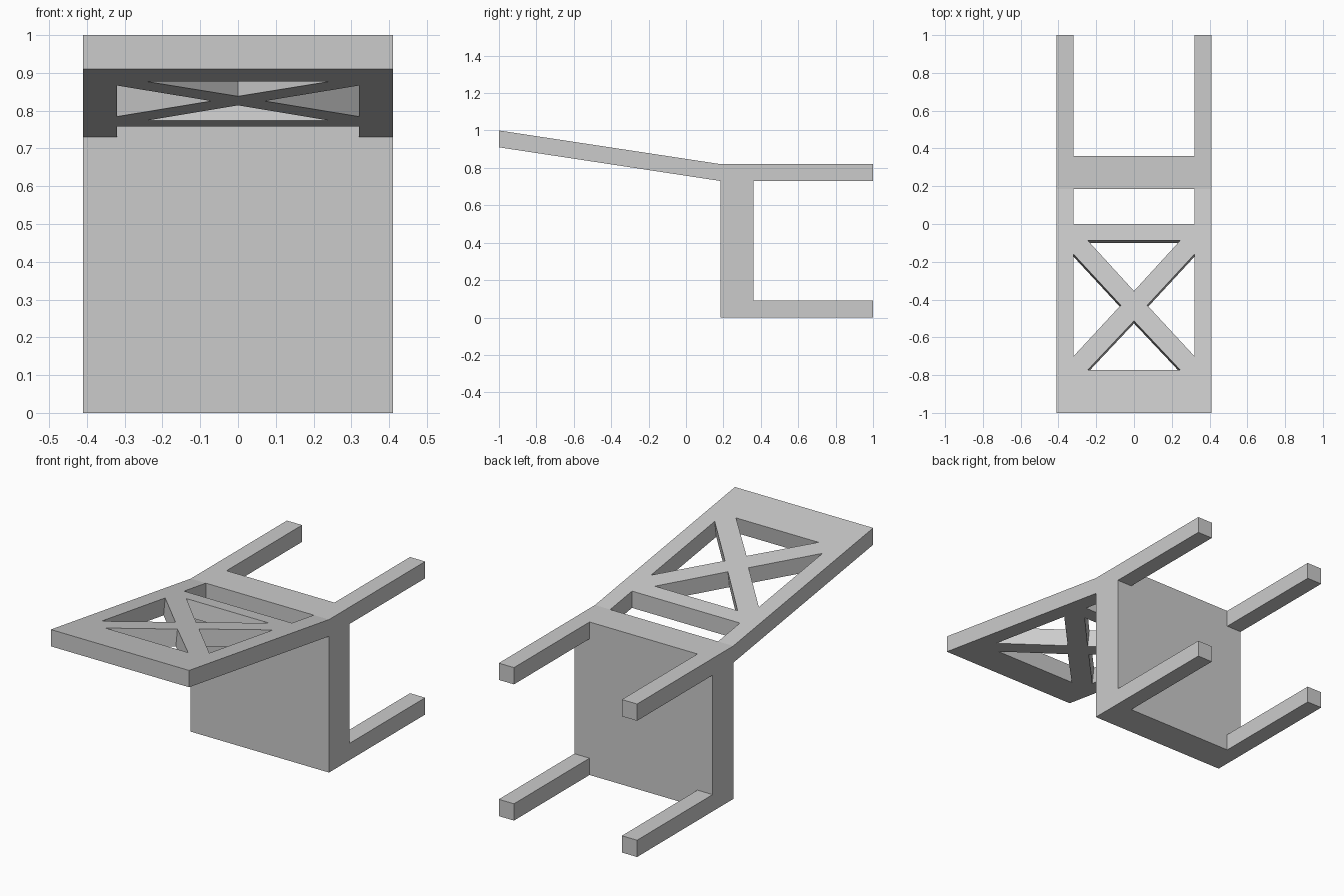
import bpy
import bmesh
from mathutils import Vector

if "Cube" in bpy.data.objects:
    bpy.data.objects.remove(bpy.data.objects["Cube"])

W, IN = 0.41, 0.32          # outer half width, inner half width
SLOPE = (0.82 - 1.0) / 1.185  # dz/dy of the tilted backrest
T = 0.09


def prism(name, pts, offset):
    """Closed solid: polygon of 3D points extruded along an offset."""
    bm = bmesh.new()
    f = bm.faces.new([bm.verts.new(p) for p in pts])
    ext = bmesh.ops.extrude_face_region(bm, geom=[f])["geom"]
    verts = [g for g in ext if isinstance(g, bmesh.types.BMVert)]
    bmesh.ops.translate(bm, verts=verts, vec=offset)
    if f.is_valid and len(f.link_loops if hasattr(f, "link_loops") else f.loops) and not all(len(e.link_faces) == 2 for e in f.edges):
        bm.faces.new(list(reversed(f.verts)))
    bmesh.ops.recalc_face_normals(bm, faces=bm.faces[:])
    me = bpy.data.meshes.new(name)
    bm.to_mesh(me)
    bm.free()
    ob = bpy.data.objects.new(name, me)
    bpy.context.collection.objects.link(ob)
    return ob


def box(name, x0, x1, y0, y1, z0, z1):
    return prism(name, [(x0, y0, z0), (x1, y0, z0), (x1, y1, z0), (x0, y1, z0)], (0, 0, z1 - z0))


def top_z(y):
    return 0.82 + (y - 0.185) * SLOPE


# Seat slab, standing upright
box("seat", -W, W, 0.185, 0.36, 0, 0.82)

# Four legs pointing backward
for side, sx in (("left", -1), ("right", 1)):
    for row, z in (("rear", 0.73), ("front", 0.0)):
        xs = sorted((sx * IN, sx * W))
        box(f"{row}_leg_{side}", *xs, 0.36, 1.0, z, z + T)

# Tilted backrest slab with plumb ends
back = prism("backrest", [(-W, 0.185, 0.73), (-W, 0.185, 0.82), (-W, -1, 1.0), (-W, -1, 0.91)], (2 * W, 0, 0))

# Slot beside the seat, plus four triangles that leave the cross brace
cutters = [box("slot_cutter", -IN, IN, 0, 0.3, 0.5, 1.1)]
triangles = [
    [(-0.245, -0.087), (0.245, -0.087), (0, -0.355)],
    [(-0.245, -0.773), (0.245, -0.773), (0, -0.513)],
    [(-IN, -0.16), (-IN, -0.70), (-0.07, -0.43)],
    [(IN, -0.16), (IN, -0.70), (0.07, -0.43)],
]
normal = Vector((0, -SLOPE, 1)).normalized()
for tri in triangles:
    pts = [Vector((x, y, top_z(y))) + normal * 0.1 for x, y in tri]
    cutters.append(prism("brace_cutter", pts, normal * -0.3))

for c in cutters:
    c.hide_render = True
    c.hide_viewport = False
    m = back.modifiers.new("cut", "BOOLEAN")
    m.operation = "DIFFERENCE"
    m.solver = "EXACT"
    m.object = c

# Bake the cuts and drop the cutters
bpy.context.view_layer.update()
deps = bpy.context.evaluated_depsgraph_get()
baked = bpy.data.meshes.new_from_object(back.evaluated_get(deps))
back.modifiers.clear()
back.data = baked
for c in cutters:
    bpy.data.objects.remove(c)
